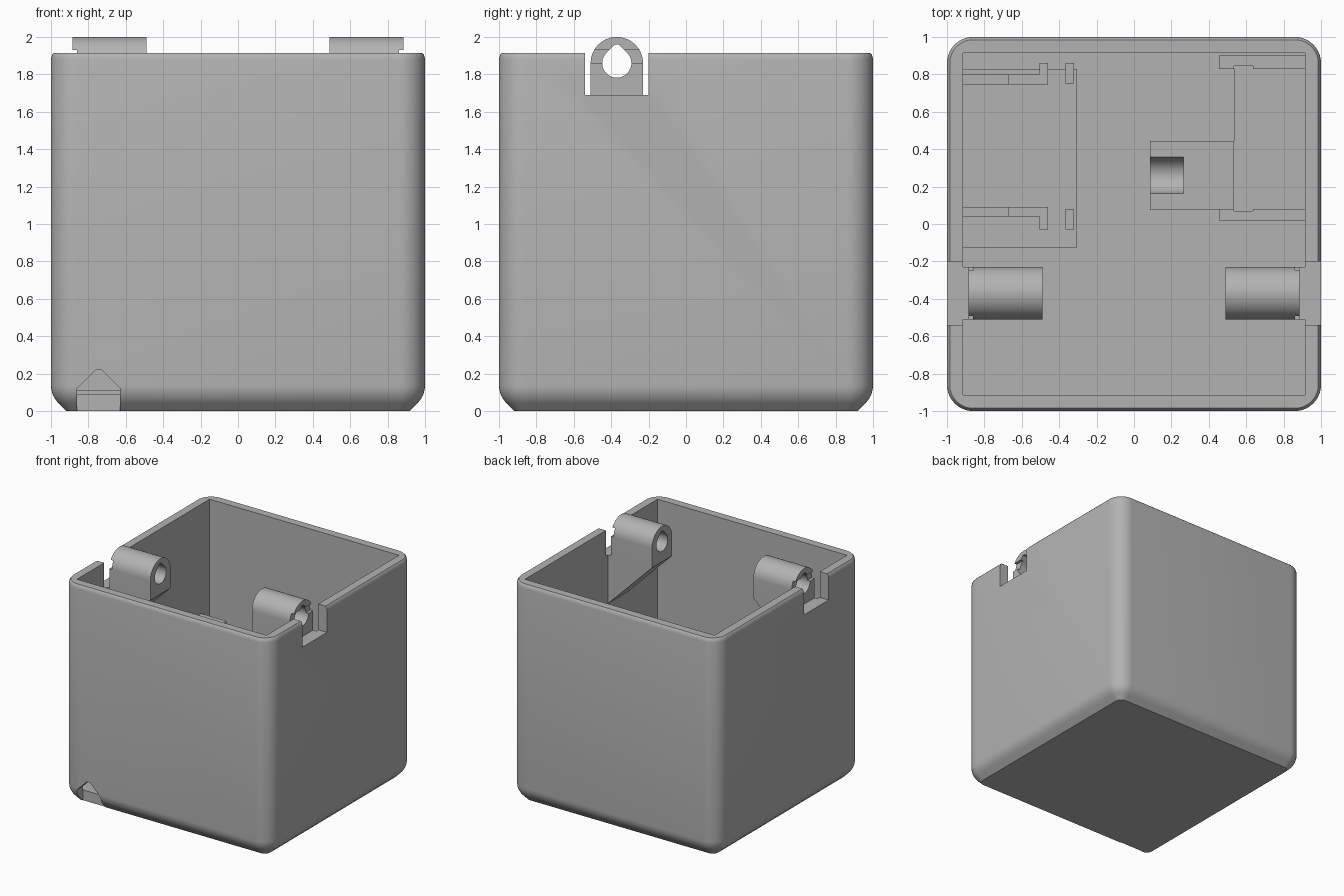
import bpy, bmesh, math
from mathutils import Vector

old = bpy.data.objects.get("Cube")
if old:
    bpy.data.objects.remove(old, do_unlink=True)

grey = bpy.data.materials.new("light grey plastic")
grey.use_nodes = True
COLOUR = (0.45, 0.45, 0.45, 1)
grey.diffuse_color = COLOUR
grey.node_tree.nodes["Principled BSDF"].inputs["Base Color"].default_value = COLOUR

SIZE, INNER, FLOOR, TOP = 1.0, 0.915, 0.09, 1.915
R = 0.14
HINGE_Y, HINGE_Z = -0.37, 1.86


def finish(name, bm):
    bmesh.ops.recalc_face_normals(bm, faces=bm.faces)
    mesh = bpy.data.meshes.new(name)
    bm.to_mesh(mesh)
    bm.free()
    ob = bpy.data.objects.new(name, mesh)
    bpy.context.collection.objects.link(ob)
    mesh.materials.append(grey)
    return ob


def prism(name, points, axis, a, b):
    """Extrude a 2D outline from a to b along an axis."""
    place = {"x": lambda p, t: (t, p[0], p[1]),
             "y": lambda p, t: (p[0], t, p[1]),
             "z": lambda p, t: (p[0], p[1], t)}[axis]
    bm = bmesh.new()
    face = bm.faces.new([bm.verts.new(place(p, a)) for p in points])
    moved = bmesh.ops.extrude_face_region(bm, geom=[face])["geom"]
    shift = Vector(place((0, 0), b - a))
    bmesh.ops.translate(bm, vec=shift, verts=[v for v in moved if isinstance(v, bmesh.types.BMVert)])
    return finish(name, bm)


def box(name, x0, x1, y0, y1, z0, z1):
    return prism(name, [(x0, y0), (x1, y0), (x1, y1), (x0, y1)], "z", z0, z1)


def activate(ob):
    bpy.ops.object.select_all(action="DESELECT")
    ob.select_set(True)
    bpy.context.view_layer.objects.active = ob


def cut(ob, *cutters):
    activate(ob)
    for c in cutters:
        mod = ob.modifiers.new("cut", "BOOLEAN")
        mod.operation, mod.solver, mod.object = "DIFFERENCE", "EXACT", c
        bpy.ops.object.modifier_apply(modifier=mod.name)
        bpy.data.objects.remove(c, do_unlink=True)


def smooth(ob):
    activate(ob)
    bpy.ops.object.shade_smooth_by_angle(angle=math.radians(30))


def arc(cy, cz, r, start, end, n):
    steps = [math.radians(start + (end - start) * i / n) for i in range(n + 1)]
    return [(cy + r * math.cos(t), cz + r * math.sin(t)) for t in steps]


# Box shell: rounded-square rings lofted up the fillet, wall and rim
bevel = [(R - px, R + pz) for px, pz in arc(0, 0, R, -45, 0, 6)]
rings = [(R * (2 - math.sqrt(2)), 0)] + bevel
rings += [(0, TOP - 0.035), (0.005, TOP - 0.012), (0.015, TOP)]
bm = bmesh.new()
loops = []
for inset, z in rings:
    c = SIZE - R
    loop = []
    for k, (sx, sy) in enumerate([(1, 1), (-1, 1), (-1, -1), (1, -1)]):
        for x, y in arc(sx * c, sy * c, R - inset, 90 * k, 90 * k + 90, 10):
            loop.append(bm.verts.new((x, y, z)))
    loops.append(loop)
for lo, hi in zip(loops, loops[1:]):
    for i in range(len(lo)):
        j = (i + 1) % len(lo)
        bm.faces.new((lo[i], lo[j], hi[j], hi[i]))
bm.faces.new(loops[0][::-1])
bm.faces.new(loops[-1])
shell = finish("box_shell", bm)

# Cavity, hinge notches and cable opening
cable = [(-0.86, -0.1), (-0.63, -0.1), (-0.63, 0.12), (-0.73, 0.22), (-0.76, 0.22), (-0.86, 0.12)]
cut(shell,
    box("cavity", -INNER, INNER, -INNER, INNER, FLOOR, 2.2),
    box("notch_left", 0.8, 1.2, -0.54, -0.2, 1.69, 2.2),
    box("notch_right", -1.2, -0.8, -0.54, -0.2, 1.69, 2.2),
    prism("cable_opening", cable, "y", -1.2, -0.913))
smooth(shell)

# Hinge barrels with teardrop bore and end slot, each on a sloped bracket
for side, s in (("left", 1), ("right", -1)):
    arch = [(HINGE_Y - R, 1.69), (HINGE_Y + R, 1.69)] + arc(HINGE_Y, HINGE_Z, R, 0, 180, 24)
    barrel = prism(side + "_hinge_barrel", arch, "x", s * 0.49, s * 0.885)
    bore = arc(HINGE_Y, HINGE_Z, 0.078, 135, 405, 28)
    bore += [(HINGE_Y + 0.01, 1.96), (HINGE_Y - 0.01, 1.96)]
    x0, x1 = sorted((s * 0.86, s * 0.95))
    cut(barrel,
        prism("bore", bore, "x", s * 0.4, s * 1.0),
        box("slot", x0, x1, -0.6, -0.1, HINGE_Z, 1.93))
    smooth(barrel)
    slope = [(s * 0.49, 1.69), (s * 0.93, 1.69), (s * 0.93, 1.25)]
    prism(side + "_hinge_bracket", slope, "y", HINGE_Y - R, HINGE_Y + R)

# Right-hand tray: floor pad, stepped ribs and board clips
box("tray_pad", -INNER, -0.305, -0.125, 0.83, FLOOR - 0.01, FLOOR + 0.02)
for name, y0, y1, clip in (("front", 0.04, 0.09, -0.03), ("rear", 0.745, 0.8, 0.75)):
    steps = [(-0.92, FLOOR), (-0.46, FLOOR), (-0.46, 0.5), (-0.67, 0.5), (-0.67, 0.96), (-0.92, 0.96)]
    prism(name + "_tray_rib", steps, "y", y0, y1)
    for label, x in (("inner", -0.365), ("outer", -0.505)):
        box(f"{name}_{label}_clip", x, x + 0.045, clip, clip + 0.11, FLOOR, 0.5)

# Left-hand board guides with slots, and the sill between them
for name, y0, y1, slot in (("front", 0.02, 0.08, 0.07), ("rear", 0.83, 0.9, 0.82)):
    rail = box(name + "_guide_rail", 0.455, 0.92, y0, y1, FLOOR, 0.6)
    cut(rail, box("slot", 0.535, 0.635, slot, slot + 0.025, 0.2, 0.8))
box("guide_sill", 0.535, 0.92, 0.08, 0.83, FLOOR - 0.01, 0.2)

# Central rest with a round channel
rest = box("centre_rest", 0.085, 0.535, 0.075, 0.445, FLOOR - 0.01, 0.3)
cut(rest, prism("channel", arc(0.26, 0.3, 0.097, 0, 337.5, 15), "x", 0.0, 0.265))
smooth(rest)
